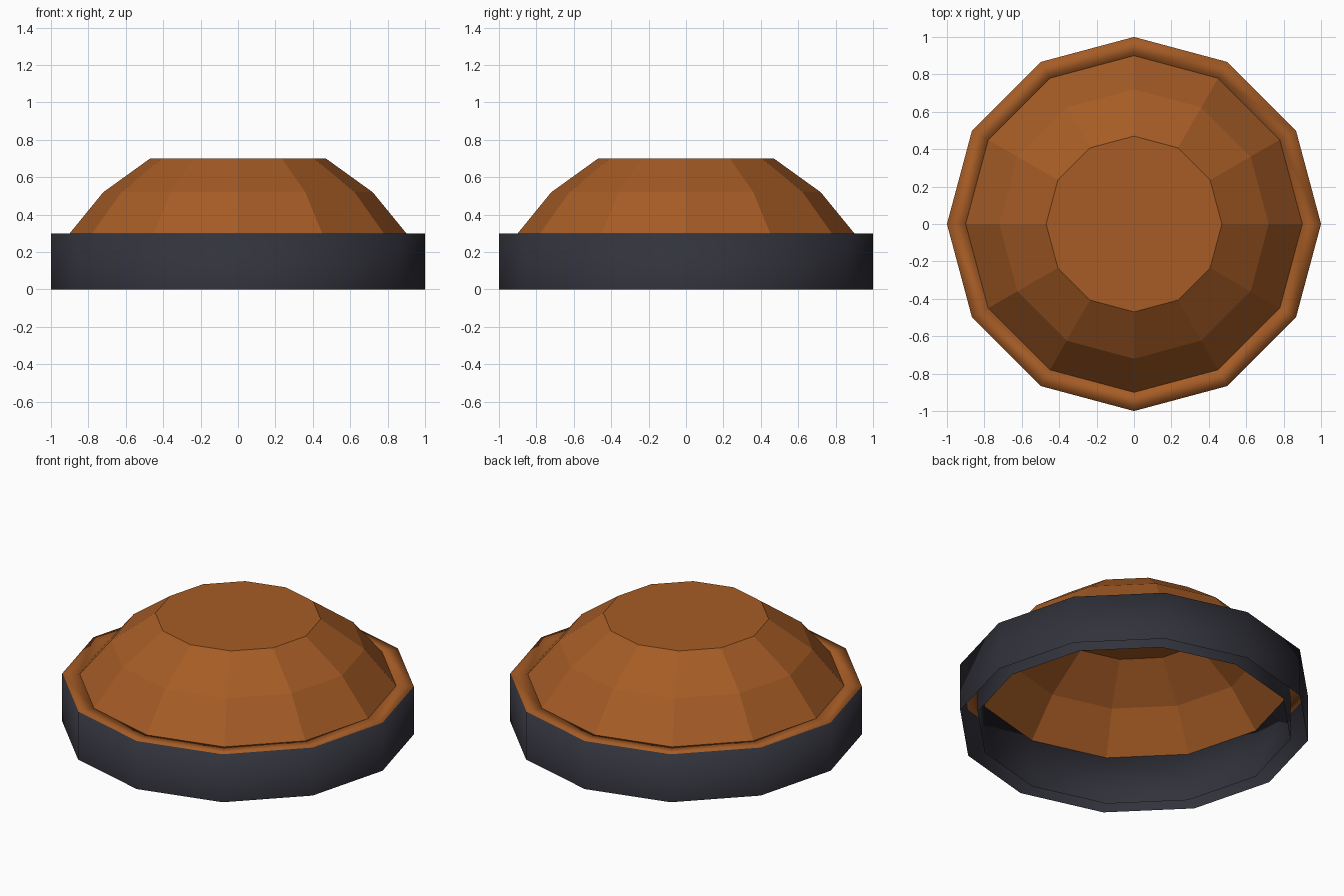
import bpy, bmesh, math

if "Cube" in bpy.data.objects:
    bpy.data.objects.remove(bpy.data.objects["Cube"])

SIDES = 12


def material(name, rgb):
    m = bpy.data.materials.new(name)
    m.diffuse_color = (*rgb, 1)
    m.use_nodes = True
    m.node_tree.nodes["Principled BSDF"].inputs["Base Color"].default_value = m.diffuse_color
    return m


amber = material("amber brown", (0.38, 0.107, 0.019))
dark = material("dark grey", (0.032, 0.032, 0.045))


def lathe(name, profile, mats, cap=False, smooth=False, band_mats=None):
    """Spin a (radius, height) profile into a faceted open shell."""
    bm = bmesh.new()
    rings = [[bm.verts.new((r * math.cos(2 * math.pi * i / SIDES),
                            r * math.sin(2 * math.pi * i / SIDES), z))
              for i in range(SIDES)] for r, z in profile]
    for b, (lo, hi) in enumerate(zip(rings, rings[1:])):
        for i in range(SIDES):
            j = (i + 1) % SIDES
            f = bm.faces.new((lo[i], lo[j], hi[j], hi[i]))
            f.smooth = smooth
            f.material_index = band_mats[b] if band_mats else 0
    if cap:
        bm.faces.new(rings[-1])
    me = bpy.data.meshes.new(name)
    bm.to_mesh(me)
    bm.free()
    for m in mats:
        me.materials.append(m)
    ob = bpy.data.objects.new(name, me)
    bpy.context.collection.objects.link(ob)
    return ob


# Base ring: outer wall, brown top ledge, inner wall, open underneath
lathe("base_ring", [(1, 0), (1, 0.3), (0.9, 0.3), (0.9, 0)],
      [dark, amber], smooth=True, band_mats=[0, 1, 0])

# Faceted dome with a flat top
lathe("dome", [(0.9, 0.3), (0.72, 0.52), (0.47, 0.7)], [amber], cap=True)
